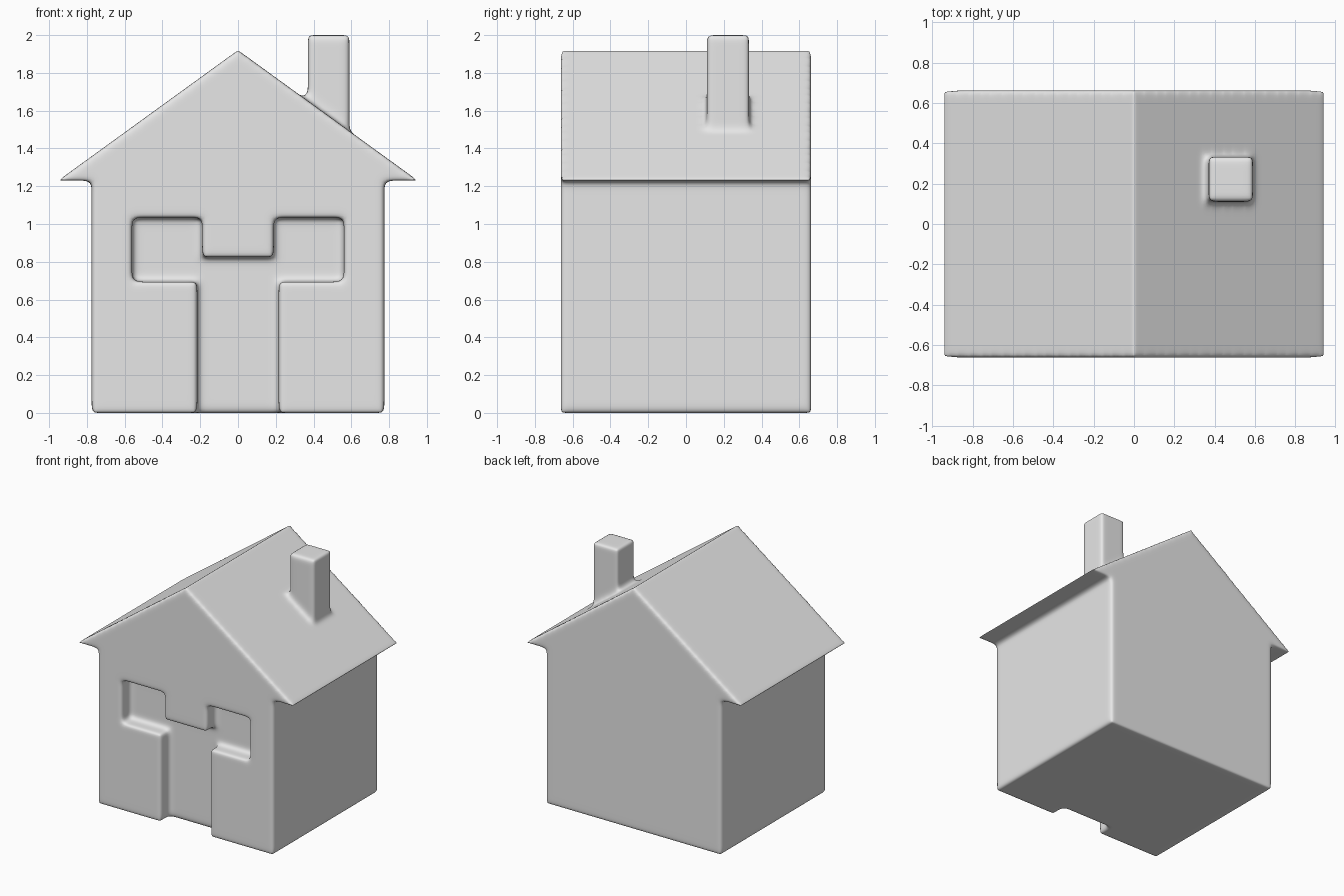
import bpy
import bmesh
from mathutils import Vector

cube = bpy.data.objects.get("Cube")
if cube:
    bpy.data.objects.remove(cube, do_unlink=True)

clay = bpy.data.materials.new("plain_grey")
clay.use_nodes = True
grey = (0.8, 0.8, 0.8, 1)
clay.diffuse_color = grey
clay.node_tree.nodes["Principled BSDF"].inputs["Base Color"].default_value = grey


def prism(name, half, y0, y1):
    """Mirror a right-hand outline across x = 0 and extrude it along y."""
    outline = half + [(-x, z) for x, z in reversed(half) if x > 0]
    bm = bmesh.new()
    face = bm.faces.new([bm.verts.new((x, y0, z)) for x, z in outline])
    new = bmesh.ops.extrude_face_region(bm, geom=[face])["geom"]
    moved = [v for v in new if isinstance(v, bmesh.types.BMVert)]
    bmesh.ops.translate(bm, verts=moved, vec=Vector((0, y1 - y0, 0)))
    bmesh.ops.recalc_face_normals(bm, faces=bm.faces)
    mesh = bpy.data.meshes.new(name)
    bm.to_mesh(mesh)
    bm.free()
    obj = bpy.data.objects.new(name, mesh)
    bpy.context.collection.objects.link(obj)
    return obj


# Walls and gabled roof with overhanging eaves
house = prism("house", [(0.775, 0), (0.775, 1.23), (0.952, 1.23), (0, 1.92)],
              -0.663, 0.663)

# Chimney
chimney = prism("chimney", [(0.11, 1.3), (0.11, 2.0)], 0.11, 0.333)
chimney.location.x = 0.48

# Joined door and window recess
recess = prism("door_and_window_recess",
               [(0.215, -0.2), (0.215, 0.695), (0.56, 0.695), (0.56, 1.035),
                (0.19, 1.035), (0.19, 0.825)], -0.9, -0.55)

for part, operation in ((chimney, 'UNION'), (recess, 'DIFFERENCE')):
    part.hide_render = True
    mod = house.modifiers.new(part.name, 'BOOLEAN')
    mod.object = part
    mod.operation = operation
    mod.solver = 'EXACT'

# Soft, blended edges
remesh = house.modifiers.new("fuse", 'REMESH')
remesh.mode = 'VOXEL'
remesh.voxel_size = 0.015
soften = house.modifiers.new("soften", 'SMOOTH')
soften.factor = 0.5
soften.iterations = 14

bpy.context.view_layer.objects.active = house
house.select_set(True)
for mod in list(house.modifiers):
    bpy.ops.object.modifier_apply(modifier=mod.name)
for part in (chimney, recess):
    bpy.data.objects.remove(part, do_unlink=True)

house.data.materials.clear()
house.data.materials.append(clay)
house.data.polygons.foreach_set("material_index", [0] * len(house.data.polygons))
house.data.shade_smooth()
